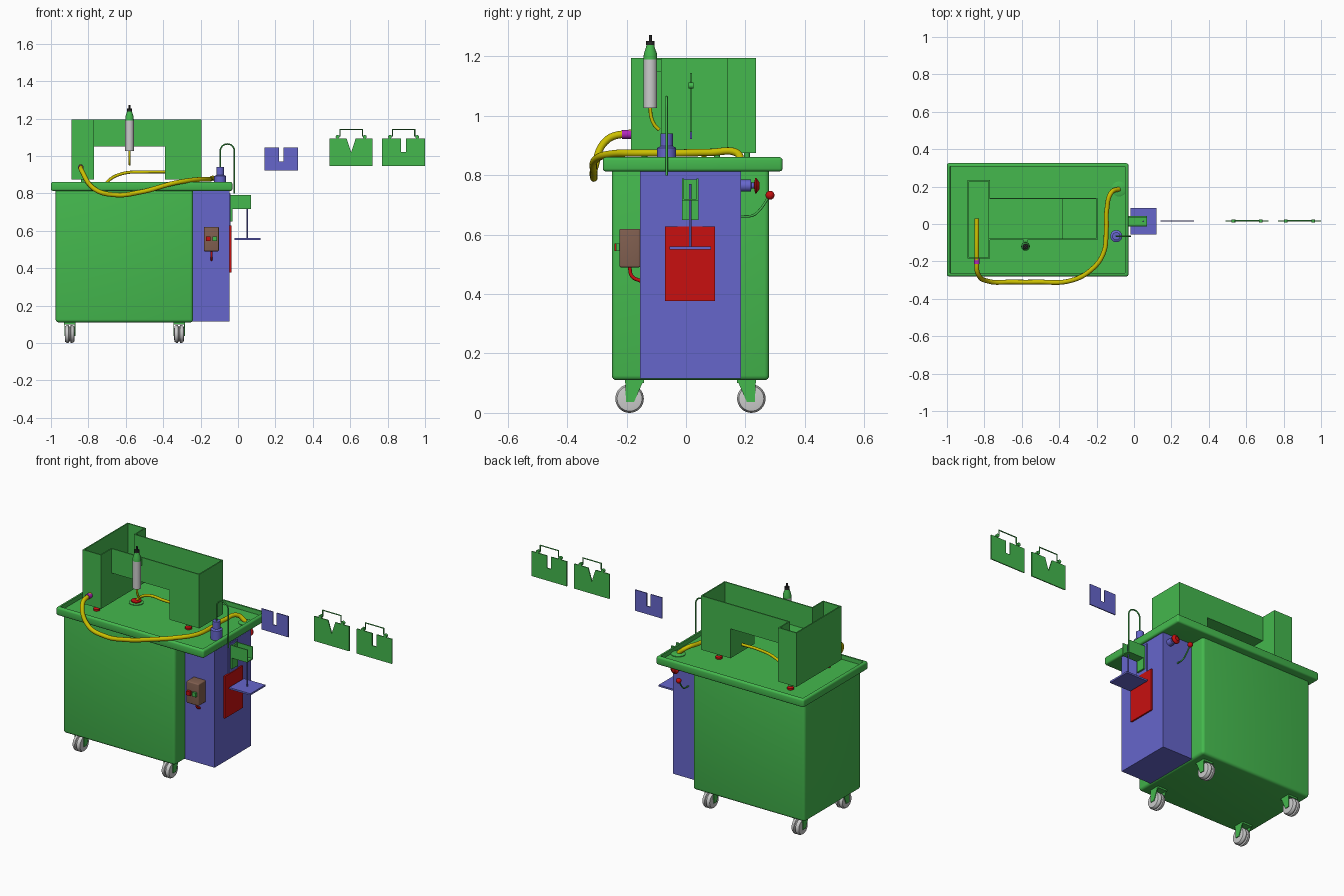
import bpy, bmesh, math
from mathutils import Vector, Matrix

if "Cube" in bpy.data.objects:
    bpy.data.objects.remove(bpy.data.objects["Cube"])


def mat(name, c):
    m = bpy.data.materials.new(name)
    m.diffuse_color = (*c, 1)
    m.use_nodes = True
    m.node_tree.nodes["Principled BSDF"].inputs["Base Color"].default_value = m.diffuse_color
    return m


GREEN = mat("green", (0.058, 0.48, 0.075))
RED = mat("red", (0.58, 0.005, 0.005))
BLUE = mat("violet_blue", (0.133, 0.133, 0.6))
BROWN = mat("brown", (0.22, 0.115, 0.08))
YELLOW = mat("yellow", (0.6, 0.52, 0.0))
BLACK = mat("black", (0.02, 0.02, 0.02))
MAGENTA = mat("magenta", (0.45, 0.02, 0.5))


def finish(name, bm, m):
    bmesh.ops.recalc_face_normals(bm, faces=bm.faces)
    me = bpy.data.meshes.new(name)
    bm.to_mesh(me)
    bm.free()
    ob = bpy.data.objects.new(name, me)
    bpy.context.collection.objects.link(ob)
    if m:
        me.materials.append(m)
    return ob


def add_box(bm, x, y, z):
    T = Matrix.Translation(((x[0] + x[1]) / 2, (y[0] + y[1]) / 2, (z[0] + z[1]) / 2))
    S = Matrix.Diagonal((x[1] - x[0], y[1] - y[0], z[1] - z[0], 1))
    return bmesh.ops.create_cube(bm, size=1, matrix=T @ S)


def box(name, x, y, z, m, bevel=0):
    bm = bmesh.new()
    add_box(bm, x, y, z)
    if bevel:
        bmesh.ops.bevel(bm, geom=bm.edges[:], offset=bevel, segments=4, profile=0.5, affect='EDGES')
    return finish(name, bm, m)


def prism(name, pts, plane, a, b, m):
    """Extrude a 2D outline from a to b; plane is 'xz' (along y) or 'yz' (along x)."""
    bm = bmesh.new()
    f = lambda p, d: (p[0], d, p[1]) if plane == 'xz' else (d, p[0], p[1])
    face = bm.faces.new([bm.verts.new(f(p, a)) for p in pts])
    g = bmesh.ops.extrude_face_region(bm, geom=[face])
    vs = [e for e in g["geom"] if isinstance(e, bmesh.types.BMVert)]
    bmesh.ops.translate(bm, verts=vs, vec=(0, b - a, 0) if plane == 'xz' else (b - a, 0, 0))
    return finish(name, bm, m)


def lathe(name, loc, prof, m, axis='Z', n=32):
    """Revolve (radius, height) pairs about an axis through loc."""
    bm = bmesh.new()
    rings = [[bm.verts.new((r * math.cos(2 * math.pi * i / n), r * math.sin(2 * math.pi * i / n), h))
              for i in range(n)] for r, h in prof]
    for p, q in zip(rings, rings[1:]):
        for i in range(n):
            bm.faces.new((p[i], p[(i + 1) % n], q[(i + 1) % n], q[i]))
    bm.faces.new(rings[0])
    bm.faces.new(rings[-1])
    rot = {'Z': Matrix(), 'X': Matrix.Rotation(math.pi / 2, 4, 'Y'), 'Y': Matrix.Rotation(-math.pi / 2, 4, 'X')}[axis]
    bm.transform(Matrix.Translation(loc) @ rot)
    return finish(name, bm, m)


def ball(name, loc, r, m):
    bm = bmesh.new()
    bmesh.ops.create_uvsphere(bm, u_segments=24, v_segments=12, radius=r, matrix=Matrix.Translation(loc))
    return finish(name, bm, m)


def tube(name, pts, r, m, smooth=True):
    cu = bpy.data.curves.new(name, 'CURVE')
    cu.dimensions = '3D'
    cu.bevel_depth, cu.bevel_resolution, cu.use_fill_caps = r, 4, True
    sp = cu.splines.new('BEZIER' if smooth else 'POLY')
    seq = sp.bezier_points if smooth else sp.points
    seq.add(len(pts) - 1)
    for p, co in zip(seq, pts):
        if smooth:
            p.co = co
            p.handle_left_type = p.handle_right_type = 'AUTO'
        else:
            p.co = (*co, 1)
    ob = bpy.data.objects.new(name, cu)
    bpy.context.collection.objects.link(ob)
    cu.materials.append(m)
    return ob


# Cabinet, worktop tray and side cabinet
box("cabinet", (-0.975, -0.24), (-0.25, 0.28), (0.11, 0.825), GREEN, 0.016)
bm = bmesh.new()
add_box(bm, (-1.0, -0.03), (-0.28, 0.325), (0.813, 0.861))
bmesh.ops.bevel(bm, geom=bm.edges[:], offset=0.01, segments=3, profile=0.5, affect='EDGES')
top = max(bm.faces, key=lambda f: f.calc_center_median().z)
bmesh.ops.inset_region(bm, faces=[top], thickness=0.01)
bmesh.ops.inset_region(bm, faces=[top], thickness=0.001)
bmesh.ops.translate(bm, verts=top.verts[:], vec=(0, 0, -0.025))
finish("worktop_tray", bm, GREEN)
box("side_cabinet", (-0.245, -0.045), (-0.155, 0.185), (0.115, 0.813), BLUE)
box("red_door", (-0.046, -0.036), (-0.07, 0.097), (0.377, 0.627), RED)

# Casters, mirrored about the cabinet middle
for cx in (-0.90, -0.315):
    for s in (-1, 1):
        cy = 0.015 + s * 0.205
        lathe("caster_wheel", (cx, cy, 0.048),
              [(0.03, -0.026), (0.042, -0.024), (0.048, -0.014), (0.048, -0.006), (0.04, -0.003), (0.04, 0.003),
               (0.048, 0.006), (0.048, 0.014), (0.042, 0.024), (0.03, 0.026)], None, 'X')
        for d in (-0.031, 0.027):
            prism("caster_fork", [(cy + s * 0.015, 0.112), (cy - s * 0.048, 0.112), (cy - s * 0.015, 0.036),
                                  (cy + s * 0.012, 0.036)], 'yz', cx + d, cx + d + 0.004, GREEN)
        box("caster_plate", (cx - 0.031, cx + 0.031), (cy - s * 0.017 - 0.032, cy - s * 0.017 + 0.032),
            (0.1, 0.113), GREEN)

# Open-topped machine housing made of thin walls
t, zb, zm, zt = 0.007, 0.875, 1.05, 1.195
x0, x1, x2, x3 = -0.89, -0.77, -0.39, -0.195
y0, y1, y2, y3 = -0.185, -0.085, 0.14, 0.235
bm = bmesh.new()
for b in [((x0, x0 + t), (y0, y3), (zb, zt)), ((x0, x1), (y0, y0 + t), (zb, zt)),
          ((x0, x1), (y3 - t, y3), (zb, zt)), ((x1 - t, x1), (y0, y1), (zb, zt)),
          ((x1 - t, x1), (y2, y3), (zb, zt)), ((x1 - t, x1), (y1, y2), (zb, zm)),
          ((x0, x1), (y0, y3), (zb, zb + t)), ((x1, x2 + t), (y1, y2), (zm, zm + t)),
          ((x2, x2 + t), (y1, y2), (zb, zm)), ((x3 - t, x3), (y1, y2), (zb, zt)),
          ((x2, x3), (y1, y2), (zb, zb + t))]:
    add_box(bm, *b)
finish("housing_walls", bm, GREEN)
arch = [(x1 - t, zm), (x2, zm), (x2, zb), (x3, zb), (x3, zt), (x1 - t, zt)]
prism("housing_front", arch, 'xz', y1, y1 + t, GREEN)
prism("housing_back", arch, 'xz', y2 - t, y2, GREEN)
for fx, fy in [(-0.83, -0.14), (-0.83, 0.205), (-0.29, -0.05), (-0.29, 0.105)]:
    lathe("housing_foot", (fx, fy, 0.834), [(0.018, 0), (0.018, 0.012), (0.01, 0.02)], RED)
    lathe("foot_stem", (fx, fy, 0.85), [(0.01, 0), (0.01, 0.027)], GREEN)

# Hoses and drains
tube("drain_hose", [(-0.84, 0.03, 0.94), (-0.84, -0.2, 0.94), (-0.835, -0.265, 0.92), (-0.77, -0.308, 0.825),
                    (-0.66, -0.31, 0.792), (-0.52, -0.31, 0.807), (-0.34, -0.303, 0.855), (-0.235, -0.25, 0.872),
                    (-0.165, -0.16, 0.875), (-0.148, -0.03, 0.875), (-0.145, 0.08, 0.877), (-0.12, 0.17, 0.876),
                    (-0.08, 0.187, 0.842)], 0.0125, YELLOW)
lathe("hose_connector", (-0.84, -0.215, 0.938), [(0.015, 0), (0.015, 0.03)], MAGENTA, 'Y')
tube("feed_hose", [(-0.385, 0.03, 0.915), (-0.5, 0.03, 0.914), (-0.62, 0.05, 0.905), (-0.69, 0.06, 0.87),
                   (-0.71, 0.06, 0.845)], 0.008, YELLOW)
for n, dx, dy in [("corner_drain", -0.08, 0.187), ("centre_drain", -0.71, 0.06)]:
    lathe(n, (dx, dy, 0.834), [(0.04, 0), (0.04, 0.006), (0.03, 0.01)], GREEN)
lathe("drain_ring", (-0.71, 0.06, 0.842), [(0.028, 0), (0.028, 0.008), (0.018, 0.012)], RED)

# Hand tool on the beam
gx, gy = -0.58, -0.12
lathe("tool_body", (gx, gy, 1.027), [(0.023, 0), (0.023, 0.163)], None)
lathe("tool_collar", (gx, gy, 1.19), [(0.023, 0), (0.022, 0.02), (0.015, 0.04), (0.013, 0.05)], GREEN)
lathe("tool_tip", (gx, gy, 1.238), [(0.014, 0), (0.014, 0.014), (0.005, 0.015), (0.005, 0.034)], BLACK)
tube("tool_cable", [(gx, gy, 1.03), (gx, -0.118, 1.0), (gx, -0.105, 0.968), (gx, -0.09, 0.953)], 0.006, YELLOW)
box("tool_bracket", (gx - 0.01, gx + 0.01), (-0.11, -0.083), (1.15, 1.19), GREEN)

# Gooseneck tap
lathe("tap_base", (-0.095, -0.065, 0.836), [(0.032, 0), (0.032, 0.056), (0.021, 0.062), (0.021, 0.105)], BLUE)
arc = [(-0.057 - 0.038 * math.cos(a * math.pi / 12), -0.065, 1.026 + 0.038 * math.sin(a * math.pi / 12))
       for a in range(13)]
tube("tap_pipe", [(-0.095, -0.065, 0.94)] + arc + [(-0.019, -0.065, 0.8)], 0.004, GREEN, False)

# Side bracket with hanging shelf
box("bracket_plate", (-0.046, -0.04), (-0.028, 0.056), (0.627, 0.80), BLUE)
box("bracket_back", (-0.042, -0.03), (-0.013, 0.042), (0.65, 0.785), GREEN)
prism("bracket_arm", [(-0.013, 0.715), (0.042, 0.715), (0.042, 0.79), (0.036, 0.79), (0.036, 0.721),
                      (-0.007, 0.721), (-0.007, 0.79), (-0.013, 0.79)], 'yz', -0.04, 0.07, GREEN)
lathe("shelf_rod", (0.05, 0.014, 0.555), [(0.004, 0), (0.004, 0.215)], BLUE)
box("shelf", (-0.02, 0.12), (-0.055, 0.085), (0.55, 0.56), BLUE)

# Switch box
box("switch_box", (-0.183, -0.102), (-0.224, -0.154), (0.49, 0.62), BROWN, 0.006)
box("stop_button", (-0.172, -0.148), (-0.24, -0.222), (0.545, 0.57), RED)
box("start_button", (-0.137, -0.113), (-0.236, -0.222), (0.545, 0.57), GREEN)
tube("switch_cable", [(-0.142, -0.19, 0.49), (-0.142, -0.182, 0.46), (-0.142, -0.15, 0.443)], 0.006, RED)

# Rear valve knob and lever
lathe("valve_body", (-0.09, 0.183, 0.765), [(0.02, 0), (0.02, 0.036), (0.01, 0.037), (0.01, 0.05)], BLUE, 'Y')
lathe("valve_knob", (-0.09, 0.229, 0.765), [(0.008, 0), (0.026, 0.004), (0.026, 0.008), (0.012, 0.018)], RED, 'Y')
tube("lever", [(-0.145, 0.18, 0.662), (-0.145, 0.225, 0.665), (-0.147, 0.245, 0.68), (-0.15, 0.282, 0.733)], 0.004, GREEN)
ball("lever_knob", (-0.15, 0.283, 0.733), 0.015, RED)


# Loose notched gauge plates
def gauge(name, xa, xb, za, zb, notch, m):
    c = (xa + xb) / 2
    prism(name, [(xa, za), (xb, za), (xb, zb)] + [(c + dx, z) for dx, z in notch] + [(xa, zb)],
          'xz', 0.014, 0.02, m)


gauge("slot_gauge", 0.143, 0.32, 0.922, 1.046, [(0.013, 1.046), (0.013, 0.97), (-0.013, 0.97), (-0.013, 1.046)], BLUE)
gauge("vee_gauge", 0.49, 0.72, 0.946, 1.093, [(0.024, 1.093), (0, 1.02), (-0.024, 1.093)], GREEN)
gauge("square_gauge", 0.77, 1.0, 0.946, 1.093, [(0.014, 1.093), (0.014, 1.02), (-0.014, 1.02), (-0.014, 1.093)], GREEN)
for c in (0.605, 0.885):
    tube("gauge_handle", [(c - 0.075, 0.017, 1.107), (c - 0.06, 0.017, 1.107), (c - 0.06, 0.017, 1.142),
                          (c + 0.06, 0.017, 1.142), (c + 0.06, 0.017, 1.107), (c + 0.075, 0.017, 1.107)],
         0.004, GREEN, False)
    for s in (-1, 1):
        lathe("handle_lug", (c + s * 0.073, 0.009, 1.102), [(0.01, 0), (0.01, 0.016)], GREEN, 'Y', 16)

# Curves to meshes, smooth shading with sharp edges kept
bpy.ops.object.select_all(action='SELECT')
bpy.context.view_layer.objects.active = bpy.data.objects["drain_hose"]
bpy.ops.object.convert(target='MESH')
bpy.ops.object.shade_smooth_by_angle(angle=math.radians(35))
